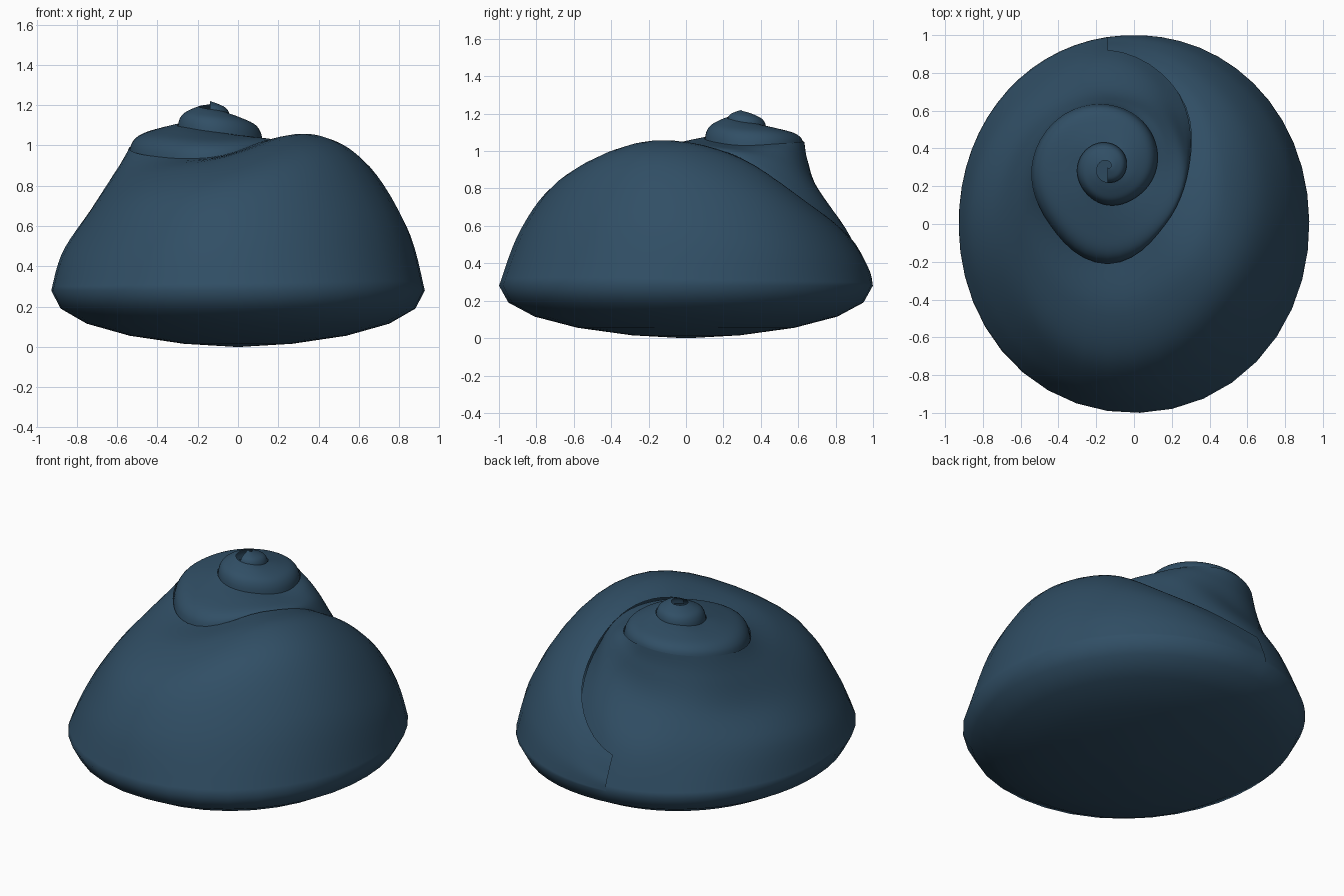
import bpy, math

if "Cube" in bpy.data.objects:
    bpy.data.objects.remove(bpy.data.objects["Cube"])

AXIS = (-0.14, 0.30)          # coiling axis in plan
STEP, SUB, ACROSS = 45, 6, 22  # table step, slices per step, points across a whorl

# Upper suture (radius, height) every 45 degrees, clockwise from the back
SUTURE = [(.62, .48), (.54, .70), (.43, .96), (.43, 1.03), (.51, .94), (.43, .95),
          (.40, .99), (.365, 1.03), (.33, 1.05), (.30, 1.04), (.26, 1.03), (.22, 1.05),
          (.20, 1.07), (.175, 1.09), (.16, 1.10), (.145, 1.12), (.13, 1.13), (.115, 1.145),
          (.10, 1.155), (.09, 1.17), (.08, 1.18), (.07, 1.19), (.055, 1.195), (.045, 1.20),
          (.035, 1.205), (.025, 1.21), (.015, 1.215), (.005, 1.22), (.0, 1.22)]

# Three bulge points (radius, height) across the large body whorl
BULGE = [(.645, .43, .665, .38, .685, .33), (.61, .66, .70, .57, .78, .43),
         (.60, .94, .80, .79, .96, .53), (.68, 1.055, .92, .95, 1.13, .65),
         (.76, .91, 1.02, .78, 1.19, .55), (.60, .84, .76, .69, .92, .46),
         (.46, .86, .54, .69, .68, .50), (.385, .92, .44, .75, .56, .53),
         (.35, .95, .41, .78, .58, .54), (.35, 1.0, .41, .91, .48, .78)]

# Underside (scale of outline, height)
BOWL = [(.95, .19), (.81, .115), (.58, .055), (.29, .015), (.02, 0)]


def outline_radius(a):
    """Distance from the axis to the oval base outline along direction a."""
    lo, hi = 0.0, 2.0
    for _ in range(30):
        r = (lo + hi) / 2
        x, y = AXIS[0] + r * math.cos(a), AXIS[1] + r * math.sin(a)
        inside = abs(x / .928) ** 2.06 + abs(y) ** 2.06 < 1
        lo, hi = (r, hi) if inside else (lo, r)
    return lo


def spline(rows, t):
    """Smooth interpolation through equally spaced rows."""
    n = len(rows) - 1
    i = min(int(t), n - 1)
    f = t - i
    p0, p1, p2, p3 = (rows[max(0, min(n, i + k))] for k in (-1, 0, 1, 2))
    return [b + .5 * f * (c - a + f * (2 * a - 5 * b + 4 * c - d + f * (3 * (b - c) + d - a)))
            for a, b, c, d in zip(p0, p1, p2, p3)]


# Cross-section of the coil at each table angle
sections = []
for k, (r, z) in enumerate(SUTURE):
    if k <= 8:
        end = (outline_radius(math.radians(90 - STEP * k)), .28)
    else:
        end = (SUTURE[k - 8][0], SUTURE[k - 8][1] - .025)
    if k < len(BULGE):
        mids = BULGE[k]
    else:
        dr, dz = end[0] - r, end[1] - z
        mids = (r + .35 * dr, z + .12 * dz, r + .74 * dr, z + .32 * dz,
                r + .93 * dr, z + .60 * dz)
    sections.append((r, z, *mids, *end))

# Sweep the section around the axis, adding the underside below the body whorl
verts, faces, index = [], [], {}
slices = (len(sections) - 1) * SUB
turn = 8 * SUB
for i in range(slices + 1):
    a = math.radians(90 - i * STEP / SUB)
    row = spline(sections, i / SUB)
    if i <= turn:
        row[8:] = outline_radius(a), .28
    pts = list(zip(row[::2], row[1::2]))
    line = []
    for j in range(ACROSS + 1):
        r, z = spline(pts, 4 * j / ACROSS)
        line.append((AXIS[0] + r * math.cos(a), AXIS[1] + r * math.sin(a), z))
    if i <= turn:
        x, y, _ = line[-1]
        line += [(x * s, y * s, z) for s, z in BOWL]
    for j, co in enumerate(line):
        # the underside closes on itself after one turn
        if i == turn and j >= ACROSS:
            index[i, j] = index[0, j]
        else:
            index[i, j] = len(verts)
            verts.append(co)

for i in range(slices):
    for j in range(ACROSS + len(BOWL)):
        q = [(i, j), (i + 1, j), (i + 1, j + 1), (i, j + 1)]
        if all(c in index for c in q):
            faces.append([index[c] for c in q])
faces.append([index[i, ACROSS + len(BOWL)] for i in range(turn)])

mesh = bpy.data.meshes.new("spiral_shell")
mesh.from_pydata(verts, [], faces)
mesh.validate()
shell = bpy.data.objects.new("spiral_shell", mesh)
bpy.context.collection.objects.link(shell)

blue = bpy.data.materials.new("slate_blue")
blue.diffuse_color = (.03, .077, .13, 1)
blue.use_nodes = True
blue.node_tree.nodes["Principled BSDF"].inputs["Base Color"].default_value = blue.diffuse_color
mesh.materials.append(blue)

bpy.context.view_layer.objects.active = shell
shell.select_set(True)
bpy.ops.object.shade_smooth_by_angle(angle=math.radians(70))
